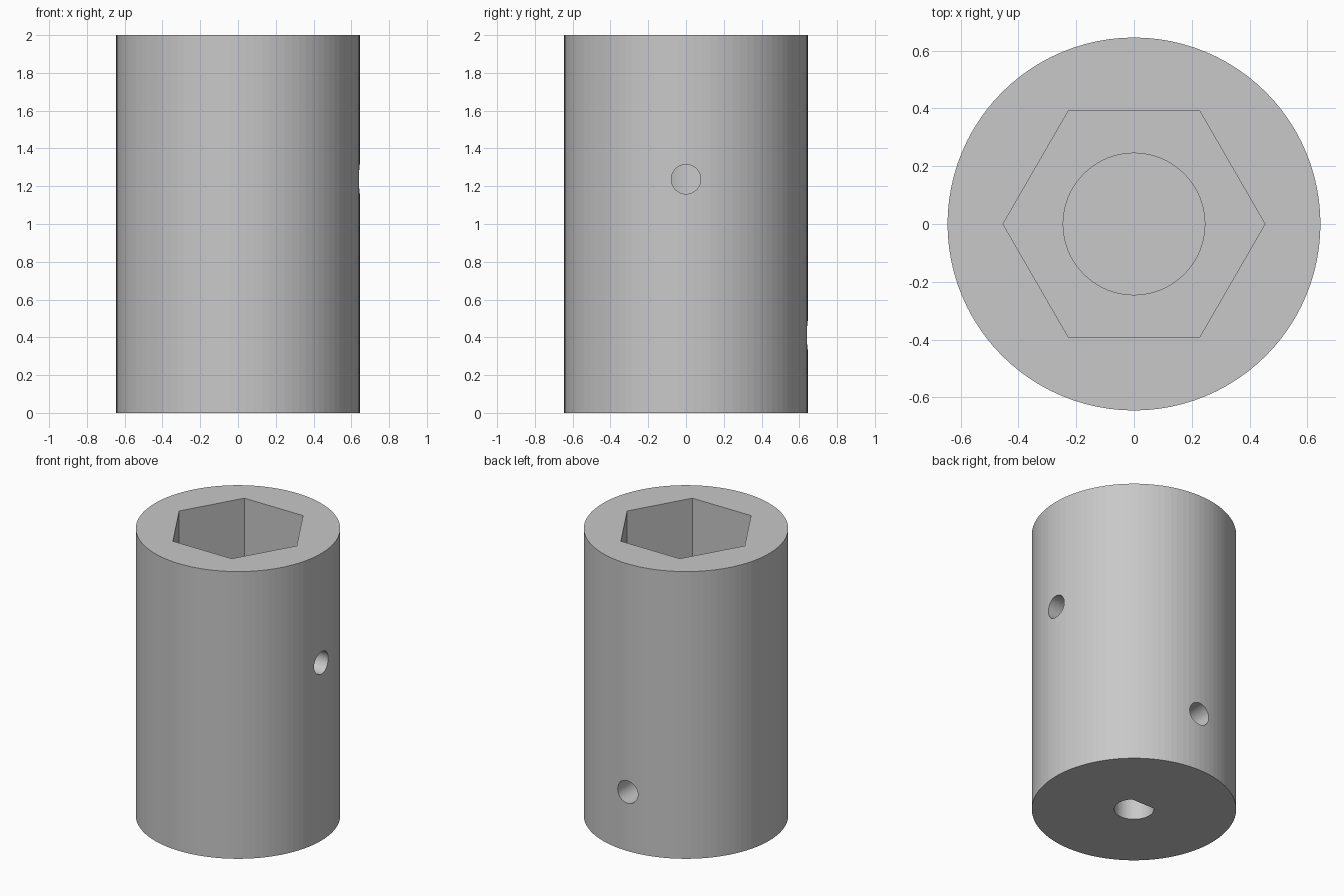
import bpy, bmesh
from math import pi, cos, sin, asin
from mathutils import Matrix

cube = bpy.data.objects.get("Cube")
if cube:
    bpy.data.objects.remove(cube, do_unlink=True)

SIDES = 96
HEIGHT, RADIUS = 2.0, 0.645
HEX_RADIUS, HEX_FLOOR = 0.453, 1.45
BORE_RADIUS, BORE_FLOOR = 0.245, 0.98
SHAFT_RADIUS, SHAFT_FLAT, SHAFT_TOP = 0.126, 0.088, 0.82
SCREW_RADIUS = 0.078

grey = bpy.data.materials.new("plain grey")
grey.use_nodes = True
colour = (0.58, 0.58, 0.58, 1)
grey.diffuse_color = colour
grey.node_tree.nodes["Principled BSDF"].inputs["Base Color"].default_value = colour


def arc(radius, count, start=0.0, sweep=2 * pi, closed=True):
    """Points on a circle, or on an arc including both ends."""
    steps = count if closed else count - 1
    return [(radius * cos(start + sweep * i / steps),
             radius * sin(start + sweep * i / steps)) for i in range(count)]


def prism(name, profile, low, high, matrix=Matrix()):
    """Extrude a flat profile along z, then place it."""
    bm = bmesh.new()
    base = bm.faces.new([bm.verts.new((x, y, low)) for x, y in profile])
    top = bmesh.ops.extrude_face_region(bm, geom=[base])["geom"]
    bmesh.ops.translate(bm, vec=(0, 0, high - low),
                        verts=[v for v in top if isinstance(v, bmesh.types.BMVert)])
    bmesh.ops.transform(bm, matrix=matrix, verts=bm.verts)
    bmesh.ops.recalc_face_normals(bm, faces=bm.faces)
    mesh = bpy.data.meshes.new(name)
    bm.to_mesh(mesh)
    bm.free()
    mesh.materials.append(grey)
    obj = bpy.data.objects.new(name, mesh)
    bpy.context.collection.objects.link(obj)
    return obj


# Round outer sleeve
sleeve = prism("coupling_sleeve", arc(RADIUS, SIDES), 0, HEIGHT)

# D-shaped shaft profile with its flat towards the back
flat_angle = asin(SHAFT_FLAT / SHAFT_RADIUS)
d_profile = arc(SHAFT_RADIUS, 48, pi - flat_angle, pi + 2 * flat_angle, closed=False)

# Set screw holes point left (+x) and back (+y)
to_left = Matrix.Translation((0, 0, 1.237)) @ Matrix.Rotation(pi / 2, 4, "Y")
to_back = Matrix.Translation((0, 0, 0.411)) @ Matrix.Rotation(-pi / 2, 4, "X")
screw = arc(SCREW_RADIUS, 48)

cutters = [
    prism("hex_socket_cutter", arc(HEX_RADIUS, 6), HEX_FLOOR, HEIGHT + 0.1),
    prism("round_bore_cutter", arc(BORE_RADIUS, SIDES), BORE_FLOOR, HEX_FLOOR + 0.1),
    prism("shaft_hole_cutter", d_profile, -0.1, SHAFT_TOP),
    prism("upper_screw_cutter", screw, 0, 0.8, to_left),
    prism("lower_screw_cutter", screw, 0, 0.8, to_back),
]

# Cut the socket, bore, shaft hole and screw holes
bpy.context.view_layer.objects.active = sleeve
for cutter in cutters:
    cutter.hide_render = True
    cut = sleeve.modifiers.new(cutter.name, "BOOLEAN")
    cut.operation = "DIFFERENCE"
    cut.solver = "EXACT"
    cut.object = cutter
    bpy.ops.object.modifier_apply(modifier=cut.name)
    bpy.data.objects.remove(cutter, do_unlink=True)
